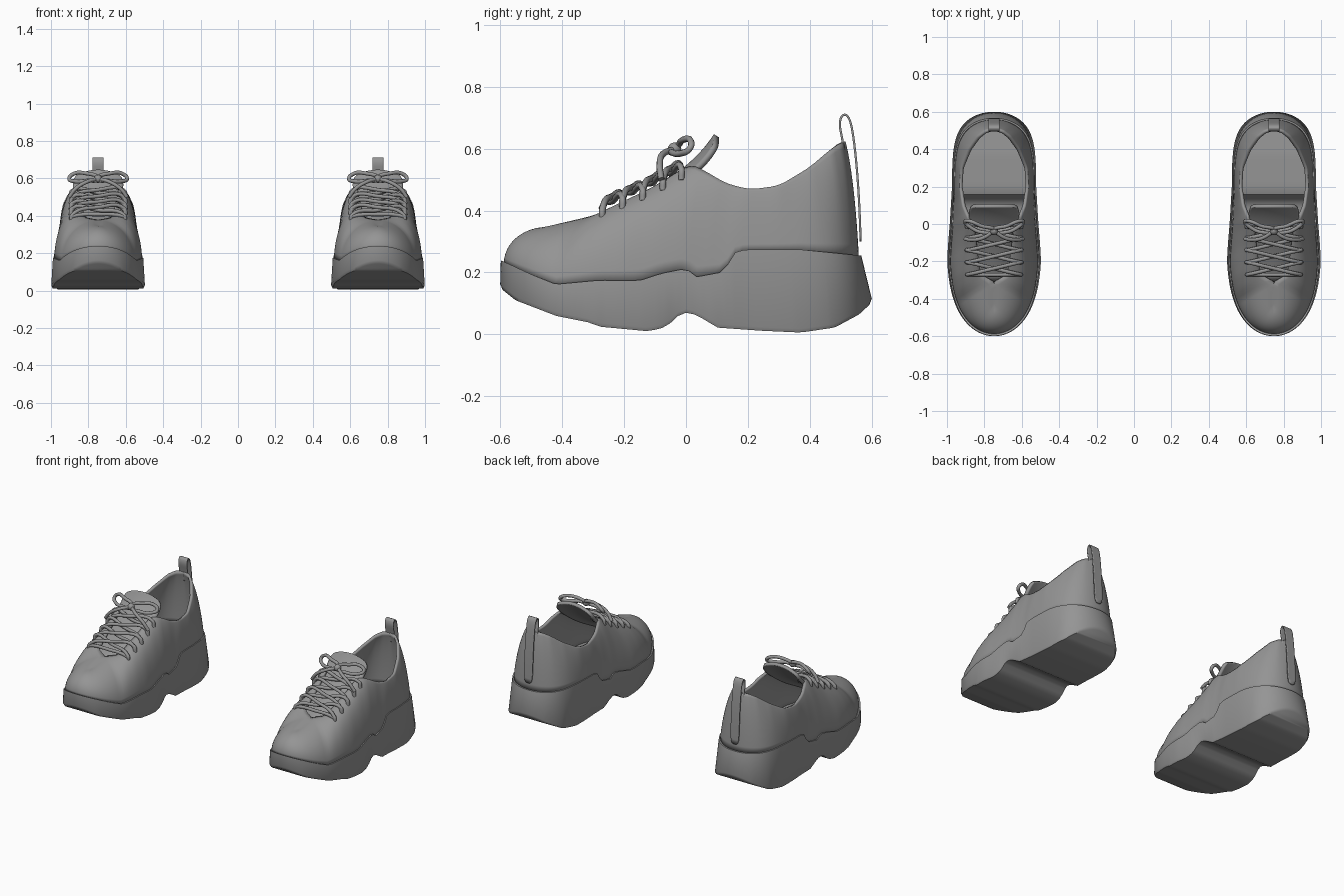
import bpy, bmesh, math
from mathutils import Vector
from mathutils.bvhtree import BVHTree

cube = bpy.data.objects.get("Cube")
if cube:
    bpy.data.objects.remove(cube)

CX = 0.748      # sideways offset of one shoe
N = 72          # stations from toe to heel

grey = bpy.data.materials.new("plain_grey")
grey.use_nodes = True
grey.diffuse_color = (0.3, 0.3, 0.3, 1)
grey.node_tree.nodes["Principled BSDF"].inputs["Base Color"].default_value = (0.3, 0.3, 0.3, 1)

# Side profiles as (y, z) keys
SOLE_BOTTOM = [(-.6, .15), (-.55, .11), (-.42, .06), (-.31, .038), (-.28, .025), (-.12, .01),
               (-.06, .025), (-.04, .05), (-.01, .07), (.015, .07), (.06, .048), (.1, .022),
               (.24, .012), (.37, .006), (.48, .022), (.56, .065), (.6, .103)]
SEAM = [(-.6, .24), (-.56, .222), (-.5, .194), (-.42, .162), (-.28, .175), (-.15, .174),
        (-.08, .197), (0, .213), (.035, .186), (.125, .203), (.15, .262), (.19, .274),
        (.37, .274), (.56, .255)]
COLLAR = [(-.45, .345), (-.28, .387), (-.1, .48), (.01, .55), (.05, .535), (.13, .487),
          (.206, .468), (.3, .48), (.4, .54), (.465, .597), (.515, .628)]
OPENING = [(-.45, 0), (-.31, 0), (-.27, .07), (0, .11), (.04, .14), (.1, .168), (.2, .184),
           (.3, .178), (.4, .135), (.47, .085), (.5, .048), (.515, 0)]


def keyed(keys, y):
    """Linear value of a key list at y."""
    if y <= keys[0][0]:
        return keys[0][1]
    for (a, p), (b, q) in zip(keys, keys[1:]):
        if y <= b:
            return p + (q - p) * (y - a) / (b - a)
    return keys[-1][1]


def smoothed(keys, y, r=0.02):
    return sum(keyed(keys, y + k * r) for k in (-1, 0, 1)) / 3


def half_width(y):
    """Footprint half width: round toe, squarer heel."""
    p = 3.3 if y < 0 else 6.4
    w = keyed([(-.2, .254), (0, .237), (.2, .225)], y)
    return w * math.sqrt(max(0, 1 - abs(y / .6) ** p))


def full_ring(half):
    """Mirror a toe-to-heel half outline into a closed ring."""
    return half + [Vector((-p.x, p.y, p.z)) for p in half[-2:0:-1]]


def outline(height, width=1.0, front=-.6, back=.6, lift=0.0):
    half = []
    for i in range(N + 1):
        y0 = -.6 * math.cos(math.pi * i / N)
        y = front + (y0 + .6) / 1.2 * (back - front)
        half.append(Vector((half_width(y0) * width, y, keyed(height, y) + lift)))
    return half


def finish(name, bm, modifiers=()):
    bmesh.ops.translate(bm, verts=bm.verts, vec=(CX, 0, 0))
    me = bpy.data.meshes.new(name)
    bm.to_mesh(me)
    bm.free()
    ob = bpy.data.objects.new(name, me)
    bpy.context.collection.objects.link(ob)
    me.materials.append(grey)
    for kind, settings in modifiers:
        m = ob.modifiers.new(kind.title(), kind)
        for key, value in settings.items():
            setattr(m, key, value)
    ob.modifiers.new("Pair", 'MIRROR').use_mirror_merge = False
    return ob


def loft(rings, caps=False):
    """Skin closed rings; caps are strips from side to side."""
    bm = bmesh.new()
    rows = [[bm.verts.new(p) for p in ring] for ring in rings]
    count = len(rows[0])
    for a, b in zip(rows, rows[1:]):
        for i in range(count):
            j = (i + 1) % count
            bm.faces.new((a[i], a[j], b[j], b[i]))
    if caps:
        for row, flip in ((rows[0], False), (rows[-1], True)):
            for i in range(N):
                loop = [row[i], row[-i], row[-i - 1], row[i + 1]]
                loop = list(dict.fromkeys(loop))
                bm.faces.new(loop[::-1] if flip else loop)
    bmesh.ops.remove_doubles(bm, verts=bm.verts, dist=1e-4)
    return bm


def sheet(rows):
    bm = bmesh.new()
    grid = [[bm.verts.new(p) for p in row] for row in rows]
    for a, b in zip(grid, grid[1:]):
        for i in range(len(a) - 1):
            bm.faces.new((a[i], a[i + 1], b[i + 1], b[i]))
    return bm


# Platform sole with arch notch and rocker toe
finish("sole", loft([full_ring(outline(SOLE_BOTTOM, .975, -.592, .592)),
                     full_ring(outline(SOLE_BOTTOM, 1, lift=.012)),
                     full_ring(outline(SEAM, .965, -.598, .566))], caps=True))

# Upper: swept from the seam to the collar, closed over the toe
base = outline(SEAM, .94, -.588, .558, -.004)
top = []
for p in base:
    y = -.45 + (p.y + .588) / 1.146 * .965
    top.append(Vector((keyed(OPENING, y), y, smoothed(COLLAR, y))))
rings = []
STEPS = 12
for k in range(STEPS + 1):
    v = k / STEPS
    half = []
    for s, t in zip(base, top):
        round_ = keyed([(-.3, 1), (.1, .55), (.5, .45)], s.y)
        out = round_ * (1 - math.cos(v * math.pi / 2)) + (1 - round_) * v
        up = round_ * math.sin(v * math.pi / 2) + (1 - round_) * v
        half.append(Vector((s.x + (t.x - s.x) * out, s.y + (t.y - s.y) * out,
                            s.z + (t.z - s.z) * up)))
    rings.append(full_ring(half))
upper = loft(rings)
tree = BVHTree.FromBMesh(upper)
finish("upper", upper, [('SOLIDIFY', dict(thickness=.016, offset=-1))])

# Padded tongue
rows = []
for y, z, w, drop in [(-.31, .352, .09, .03), (-.2, .412, .11, .03), (-.1, .468, .12, .03),
                      (0, .545, .13, .03), (.045, .588, .135, .035), (.075, .625, .135, .035),
                      (.09, .648, .12, .03)]:
    rows.append([Vector((w * u, y, z - drop * u * u)) for u in (-1, -.66, -.33, 0, .33, .66, 1)])
finish("tongue", sheet(rows), [('SUBSURF', dict(levels=2, render_levels=2)),
                               ('SOLIDIFY', dict(thickness=.02, offset=-1))])

# Heel pull loop
loop = [(.564, .3), (.56, .42), (.552, .54), (.541, .64), (.53, .698), (.513, .714),
        (.499, .702), (.495, .675), (.503, .64), (.51, .6), (.515, .56)]
finish("heel_loop", sheet([[Vector((x, y, z)) for x in (-.03, 0, .03)] for y, z in loop]),
       [('SUBSURF', dict(levels=2, render_levels=2)),
        ('SOLIDIFY', dict(thickness=.007, offset=0))])


def lace(name, paths, closed=False):
    cu = bpy.data.curves.new(name, 'CURVE')
    cu.dimensions = '3D'
    cu.bevel_depth = .0105
    cu.bevel_resolution = 2
    cu.resolution_u = 6
    cu.use_fill_caps = True
    for path in paths:
        sp = cu.splines.new('BEZIER')
        sp.bezier_points.add(len(path) - 1)
        sp.use_cyclic_u = closed
        for bp, p in zip(sp.bezier_points, path):
            bp.co = Vector(p) + Vector((CX, 0, 0))
            bp.handle_left_type = bp.handle_right_type = 'AUTO'
    ob = bpy.data.objects.new(name, cu)
    bpy.context.collection.objects.link(ob)
    cu.materials.append(grey)
    ob.modifiers.new("Pair", 'MIRROR').use_mirror_merge = False


def on_upper(x, y, lift):
    hit = tree.ray_cast(Vector((x, y, 2)), Vector((0, 0, -1)))[0]
    return Vector((x, y, (hit.z if hit else keyed(COLLAR, y)) + lift))


# Criss-cross lacing between the eyelet rows
eyelets = [-.27, -.205, -.14, -.075, -.015]
paths = [[on_upper(x, -.27, .008) for x in (-.145, -.1)] + [Vector((0, -.272, .408))]
         + [on_upper(x, -.27, .008) for x in (.1, .145)]]
for k, (y0, y1) in enumerate(zip(eyelets, eyelets[1:])):
    for side in (-1, 1):
        a, b = on_upper(side * .14, y0, .004), on_upper(-side * .14, y1, .004)
        mid = (a + b) / 2 + Vector((0, 0, .03 + .008 * side))
        paths.append([a - Vector((-side * .004, 0, .02)), a + Vector((0, 0, .01)), mid,
                      b + Vector((0, 0, .016)), b - Vector((side * .008, 0, .02))])
lace("laces", paths)

# Bow: two loops, two tails and a knot
lace("bow_loops", [[(0, -.035, .598), (s * .07, -.01, .628), (s * .13, .015, .625),
                    (s * .155, .012, .6), (s * .13, -.015, .585), (s * .06, -.045, .588)]
                   for s in (-1, 1)], closed=True)
lace("bow_tails", [[(0, -.035, .598), (s * .06, -.075, .582), (s * .12, -.085, .545),
                    (s * .155, -.08, .5)] for s in (-1, 1)])
knot = bmesh.new()
bmesh.ops.create_uvsphere(knot, u_segments=12, v_segments=8, radius=.022)
bmesh.ops.translate(knot, verts=knot.verts, vec=(0, -.037, .598))
finish("bow_knot", knot)

# Smooth shading with sharp creases
bpy.ops.object.select_all(action='DESELECT')
for ob in bpy.context.collection.objects:
    if ob.type == 'MESH' and ob.data.materials and ob.data.materials[0] == grey:
        ob.select_set(True)
        bpy.context.view_layer.objects.active = ob
bpy.ops.object.shade_smooth_by_angle(angle=math.radians(40))
